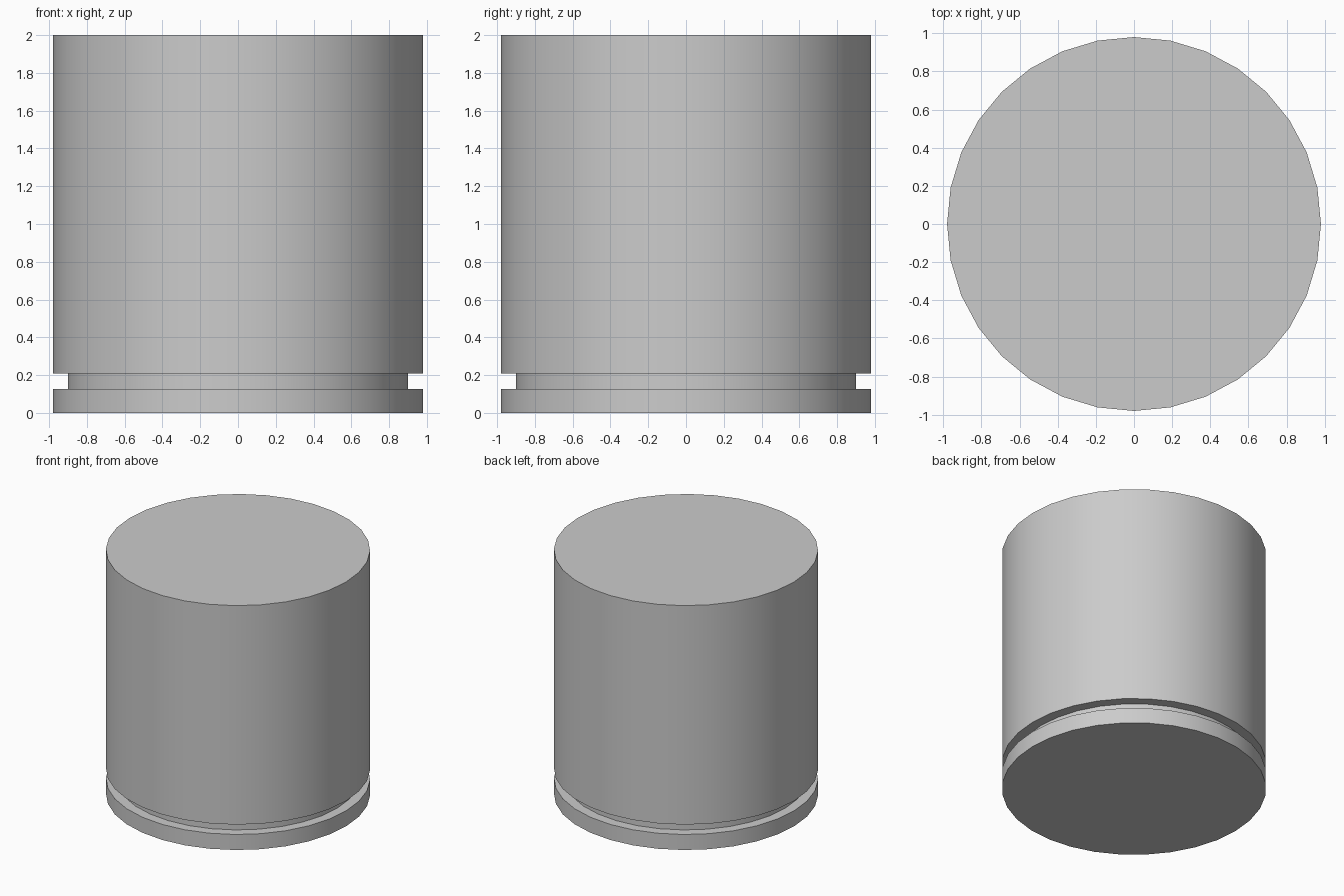
import bpy, bmesh, math

if "Cube" in bpy.data.objects:
    bpy.data.objects.remove(bpy.data.objects["Cube"])

SIDES = 32
# Half profile (radius, height): base rim, recessed groove, tall body
PROFILE = [(0.98, 0), (0.98, 0.127), (0.9, 0.127), (0.9, 0.208),
           (0.98, 0.208), (0.98, 2.0)]

bm = bmesh.new()
rings = [[bm.verts.new((r * math.cos(2 * math.pi * i / SIDES),
                        r * math.sin(2 * math.pi * i / SIDES), z))
          for i in range(SIDES)] for r, z in PROFILE]

# Side walls between neighbouring rings
for low, high in zip(rings, rings[1:]):
    for i in range(SIDES):
        j = (i + 1) % SIDES
        bm.faces.new((low[i], low[j], high[j], high[i]))

# Bottom and top caps
bm.faces.new(rings[0][::-1])
bm.faces.new(rings[-1])

mesh = bpy.data.meshes.new("grooved_cylinder")
bm.to_mesh(mesh)
bm.free()
body = bpy.data.objects.new("grooved_cylinder", mesh)
bpy.context.collection.objects.link(body)

# Smooth round walls, crisp rims
bpy.context.view_layer.objects.active = body
body.select_set(True)
bpy.ops.object.shade_smooth_by_angle(angle=math.radians(30))
